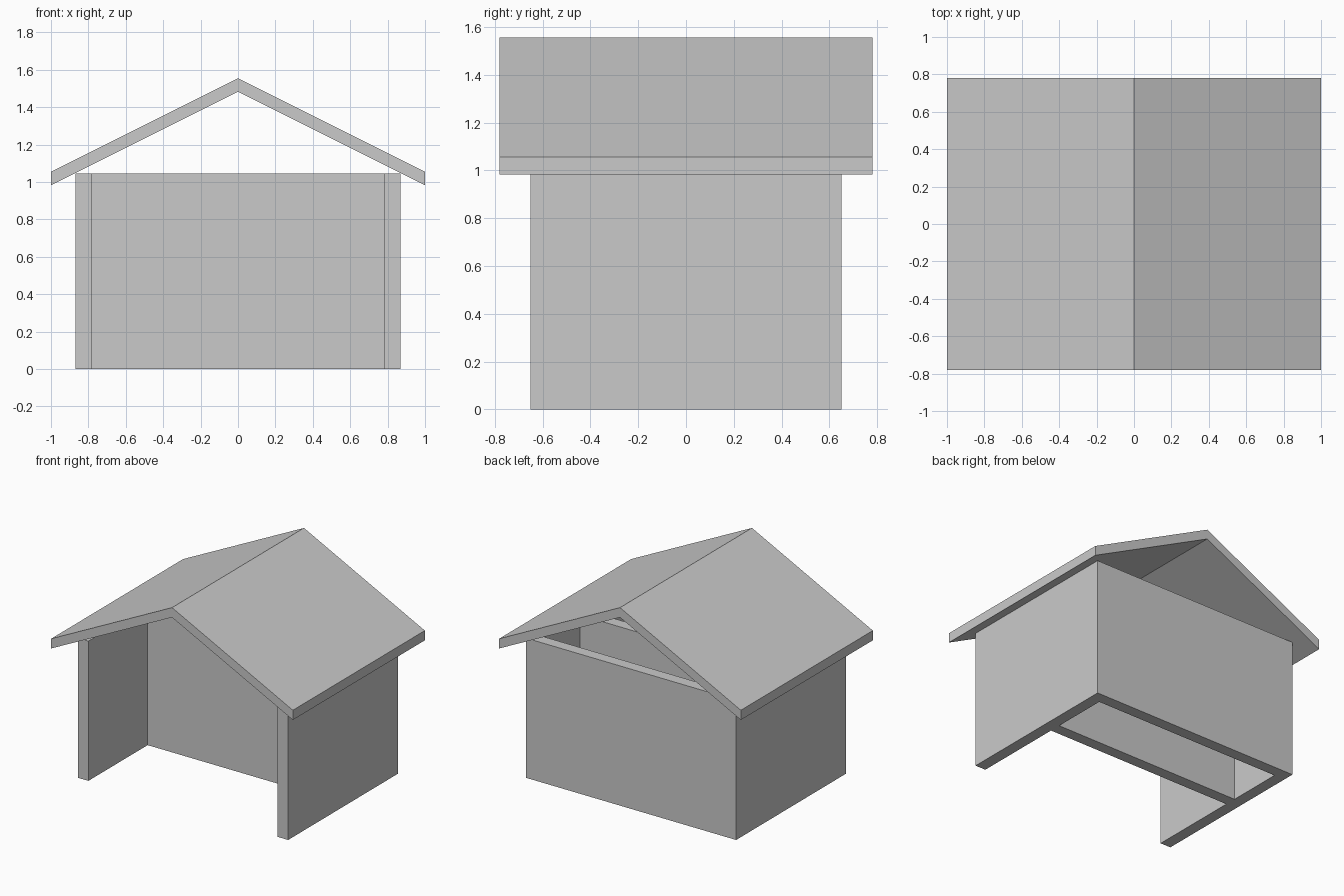
import bpy
import bmesh
from mathutils import Vector

cube = bpy.data.objects.get("Cube")
if cube:
    bpy.data.objects.remove(cube, do_unlink=True)

# Single plain grey finish
GREY = (0.59, 0.59, 0.59, 1.0)
grey = bpy.data.materials.new("plain_grey")
grey.use_nodes = True
grey.diffuse_color = GREY
grey.node_tree.nodes["Principled BSDF"].inputs["Base Color"].default_value = GREY


def extruded(name, polygons, offset):
    """Join flat polygons along shared edges and extrude them as one solid."""
    bm = bmesh.new()
    for points in polygons:
        bm.faces.new([bm.verts.new(p) for p in points])
    bmesh.ops.remove_doubles(bm, verts=bm.verts[:], dist=0.0001)
    result = bmesh.ops.extrude_face_region(bm, geom=bm.faces[:], use_keep_orig=True)
    moved = [g for g in result["geom"] if isinstance(g, bmesh.types.BMVert)]
    bmesh.ops.translate(bm, verts=moved, vec=Vector(offset))
    bmesh.ops.recalc_face_normals(bm, faces=bm.faces[:])
    mesh = bpy.data.meshes.new(name)
    bm.to_mesh(mesh)
    bm.free()
    mesh.materials.append(grey)
    obj = bpy.data.objects.new(name, mesh)
    bpy.context.collection.objects.link(obj)
    return obj


# Walls: floor plan of two sides, a cross wall and a back wall, open at the front
T = 0.087
HALF_W, HALF_D, WALL_H = 0.87, 0.65, 1.045
CROSS_Y = 0.05
xs = [-HALF_W, -HALF_W + T, HALF_W - T, HALF_W]
ys = [-HALF_D, CROSS_Y, CROSS_Y + T, HALF_D - T, HALF_D]
plan = []
for i in range(len(xs) - 1):
    for j in range(len(ys) - 1):
        is_room = i == 1 and j in (0, 2)
        if not is_room:
            x0, x1, y0, y1 = xs[i], xs[i + 1], ys[j], ys[j + 1]
            plan.append([(x0, y0, 0), (x1, y0, 0), (x1, y1, 0), (x0, y1, 0)])
extruded("walls", plan, (0, 0, WALL_H))

# Gable roof: bent slab with vertical eave edges, overhanging all round
ROOF_D = 0.78
RIDGE, EAVE, DROP = 1.555, 1.055, 0.073
gable = [(-1, EAVE), (0, RIDGE), (1, EAVE),
         (1, EAVE - DROP), (0, RIDGE - DROP), (-1, EAVE - DROP)]
halves = [[gable[k] for k in (0, 1, 4, 5)], [gable[k] for k in (1, 2, 3, 4)]]
extruded("roof", [[(x, -ROOF_D, z) for x, z in half] for half in halves],
         (0, 2 * ROOF_D, 0))
